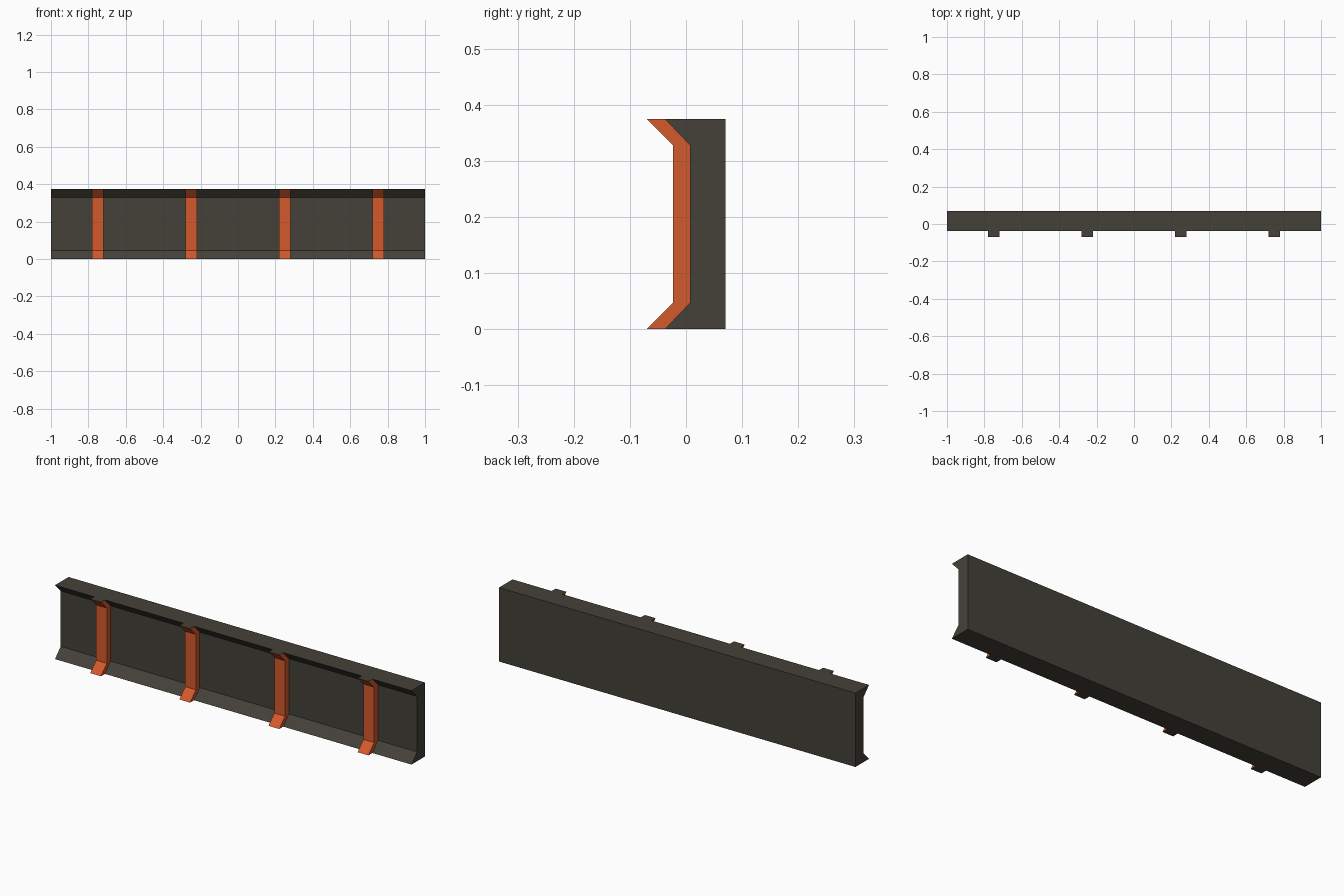
import bpy, bmesh

if "Cube" in bpy.data.objects:
    bpy.data.objects.remove(bpy.data.objects["Cube"])


def material(name, color):
    mat = bpy.data.materials.new(name)
    mat.diffuse_color = (*color, 1)
    mat.use_nodes = True
    mat.node_tree.nodes["Principled BSDF"].inputs["Base Color"].default_value = mat.diffuse_color
    return mat


dark = material("dark_metal", (0.058, 0.053, 0.04))
orange = material("orange_paint", (0.65, 0.1, 0.025))


def prism(name, profile, x, width, mats):
    """Extrude a (y, z) profile along x, centred on x."""
    bm = bmesh.new()
    face = bm.faces.new([bm.verts.new((x - width / 2, y, z)) for y, z in profile])
    ext = bmesh.ops.extrude_face_region(bm, geom=[face])
    moved = [v for v in ext["geom"] if isinstance(v, bmesh.types.BMVert)]
    bmesh.ops.translate(bm, verts=moved, vec=(width, 0, 0))
    bmesh.ops.recalc_face_normals(bm, faces=bm.faces)
    # The flat top and bottom ends take the last material
    for f in bm.faces:
        if abs(f.normal.z) > 0.99:
            f.material_index = len(mats) - 1
    mesh = bpy.data.meshes.new(name)
    bm.to_mesh(mesh)
    bm.free()
    for m in mats:
        mesh.materials.append(m)
    obj = bpy.data.objects.new(name, mesh)
    bpy.context.collection.objects.link(obj)
    return obj


H, LIP = 0.375, 0.047


def channel_line(edge_y, web_y):
    """Front line of the channel: lip, web, lip."""
    return [(edge_y, 0), (web_y, LIP), (web_y, H - LIP), (edge_y, H)]


inner = channel_line(-0.038, 0.007)
outer = channel_line(-0.070, -0.023)

# Long channel-shaped panel
prism("wall_panel", inner + [(0.07, H), (0.07, 0)], 0, 2.0, [dark])

# Four bent ribs following the channel, with dark end caps
for i in range(4):
    prism(f"rib_{i + 1}", outer + inner[::-1], -0.75 + 0.5 * i, 0.06, [orange, dark])
